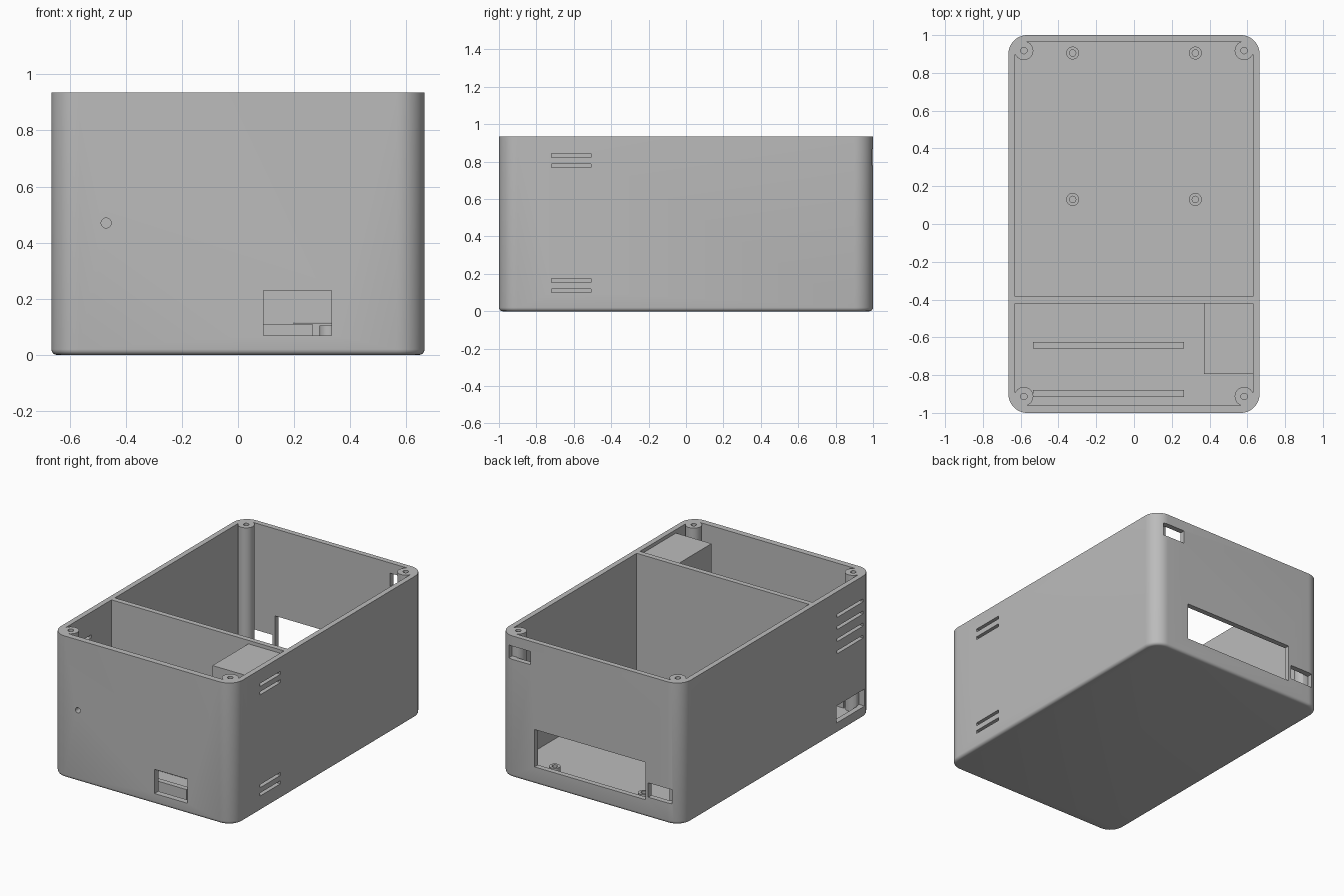
import bpy, bmesh, math
from mathutils import Matrix, Vector

if "Cube" in bpy.data.objects:
    bpy.data.objects.remove(bpy.data.objects["Cube"], do_unlink=True)

HX, HY, TOP, FLOOR = 0.665, 1.0, 0.935, 0.035
IX, IY0, IY1 = 0.63, -0.96, 0.965          # inner wall faces

grey = bpy.data.materials.new("plain grey")
grey.use_nodes = True
grey.diffuse_color = (0.5, 0.5, 0.5, 1)
grey.node_tree.nodes["Principled BSDF"].inputs["Base Color"].default_value = (0.5, 0.5, 0.5, 1)


def add_box(bm, x, y, z):
    lo, hi = Vector((x[0], y[0], z[0])), Vector((x[1], y[1], z[1]))
    m = Matrix.Translation((lo + hi) / 2) @ Matrix.Diagonal((*(hi - lo), 1))
    bmesh.ops.create_cube(bm, size=1, matrix=m)


def add_rod(bm, centre, r, length, axis="Z", n=32):
    m = Matrix.Translation(centre)
    if axis == "Y":
        m = m @ Matrix.Rotation(math.pi / 2, 4, "X")
    bmesh.ops.create_cone(bm, cap_ends=True, segments=n, radius1=r, radius2=r,
                          depth=length, matrix=m)


def make(name, bm):
    bmesh.ops.recalc_face_normals(bm, faces=bm.faces)
    mesh = bpy.data.meshes.new(name)
    bm.to_mesh(mesh)
    bm.free()
    mesh.materials.append(grey)
    ob = bpy.data.objects.new(name, mesh)
    bpy.context.collection.objects.link(ob)
    return ob


def cut(ob, cutter):
    mod = ob.modifiers.new("cut", "BOOLEAN")
    mod.operation, mod.solver, mod.object = "DIFFERENCE", "EXACT", cutter
    bpy.ops.object.select_all(action="DESELECT")
    bpy.context.view_layer.objects.active = ob
    ob.select_set(True)
    bpy.ops.object.modifier_apply(modifier=mod.name)
    bpy.data.objects.remove(cutter, do_unlink=True)


def smooth(ob):
    bpy.ops.object.select_all(action="DESELECT")
    bpy.context.view_layer.objects.active = ob
    ob.select_set(True)
    bpy.ops.object.shade_smooth_by_angle(angle=math.radians(30))


# Outer body: rounded upright edges, small fillet under the base
bm = bmesh.new()
add_box(bm, (-HX, HX), (-HY, HY), (0, TOP))
upright = [e for e in bm.edges if abs(e.verts[0].co.z - e.verts[1].co.z) > 0.5]
bmesh.ops.bevel(bm, geom=upright, offset=0.1, segments=12, profile=0.5, affect="EDGES")
under = [e for e in bm.edges if all(v.co.z < 0.001 for v in e.verts)]
bmesh.ops.bevel(bm, geom=under, offset=0.02, segments=4, profile=0.5, affect="EDGES")
case = make("case_body", bm)

# Two compartments, leaving the divider between them
bm = bmesh.new()
add_box(bm, (-IX, IX), (IY0, -0.42), (FLOOR, 1.1))
add_box(bm, (-IX, IX), (-0.385, IY1), (FLOOR, 1.1))
cavity = make("cavity_cutter", bm)

# Screw posts, each filled out into its corner
post_spots = [(sx * 0.583, y) for sx in (-1, 1) for y in (-0.913, 0.918)]
bm = bmesh.new()
for px, py in post_spots:
    sx, sy, r = math.copysign(1, px), math.copysign(1, py), 0.05
    pts = [(1, 1)] + [(math.cos(a), math.sin(a)) for a in
                      (math.pi / 2 + i * math.pi * 1.5 / 24 for i in range(25))]
    ring = [bm.verts.new((px + sx * r * u, py + sy * r * v, 0.01)) for u, v in pts]
    face = bm.faces.new(ring)
    ext = bmesh.ops.extrude_face_region(bm, geom=[face])
    bmesh.ops.translate(bm, vec=(0, 0, 1.2),
                        verts=[v for v in ext["geom"] if isinstance(v, bmesh.types.BMVert)])
cut(cavity, make("post_cutter", bm))
cut(case, cavity)

# Openings through the walls, and screw holes
bm = bmesh.new()
front, back = (-1.1, IY0 + 0.005), (IY1 - 0.005, 1.1)
right, left = (IX - 0.005, 0.8), (-0.8, -IX + 0.005)
add_box(bm, (0.09, 0.333), front, (0.07, 0.23))
add_rod(bm, (-0.47, -1, 0.47), 0.018, 0.2, "Y", 16)
add_box(bm, (-0.406, 0.406), back, (0.113, 0.36))
add_box(bm, (-0.594, -0.424), back, (0.135, 0.23))
add_box(bm, (0.435, 0.598), back, (0.78, 0.867))
add_box(bm, left, (-0.915, -0.62), (0.07, 0.183))
for i in range(4):
    z = 0.775 - 0.08 * i
    add_box(bm, left, (-0.9, -0.628), (z - 0.01, z + 0.01))
for z in (0.11, 0.165, 0.778, 0.833):
    add_box(bm, right, (-0.72, -0.507), (z - 0.01, z + 0.01))
# cable gap in the divider
add_box(bm, (0.2, 0.36), (-0.43, -0.375), (FLOOR + 0.001, 0.115))
for px, py in post_spots:
    add_rod(bm, (px, py, 0.9), 0.017, 0.3)
cut(case, make("opening_cutter", bm))
smooth(case)

# Floor ribs
for name, y in (("front_rib", -0.8975), ("rear_rib", -0.6425)):
    bm = bmesh.new()
    add_box(bm, (-0.535, 0.265), (y - 0.0175, y + 0.0175), (FLOOR - 0.01, 0.11))
    make(name, bm)

# Hollow vented box beside the right wall
bm = bmesh.new()
add_box(bm, (0.37, IX + 0.003), (-0.795, -0.415), (FLOOR - 0.005, 0.912))
vent_box = make("vent_box", bm)
bm = bmesh.new()
add_box(bm, (0.4, 0.7), (-0.765, -0.45), (-0.1, 0.88))
cut(vent_box, make("vent_box_cutter", bm))

# Board standoffs
for sx, side in ((-1, "right"), (1, "left")):
    for y, end in ((0.13, "front"), (0.905, "rear")):
        bm = bmesh.new()
        add_rod(bm, (sx * 0.325, y, 0.065), 0.034, 0.08)
        post = make(f"standoff_{end}_{side}", bm)
        bm = bmesh.new()
        add_rod(bm, (sx * 0.325, y, 0.1), 0.017, 0.12)
        cut(post, make("standoff_cutter", bm))
        smooth(post)
